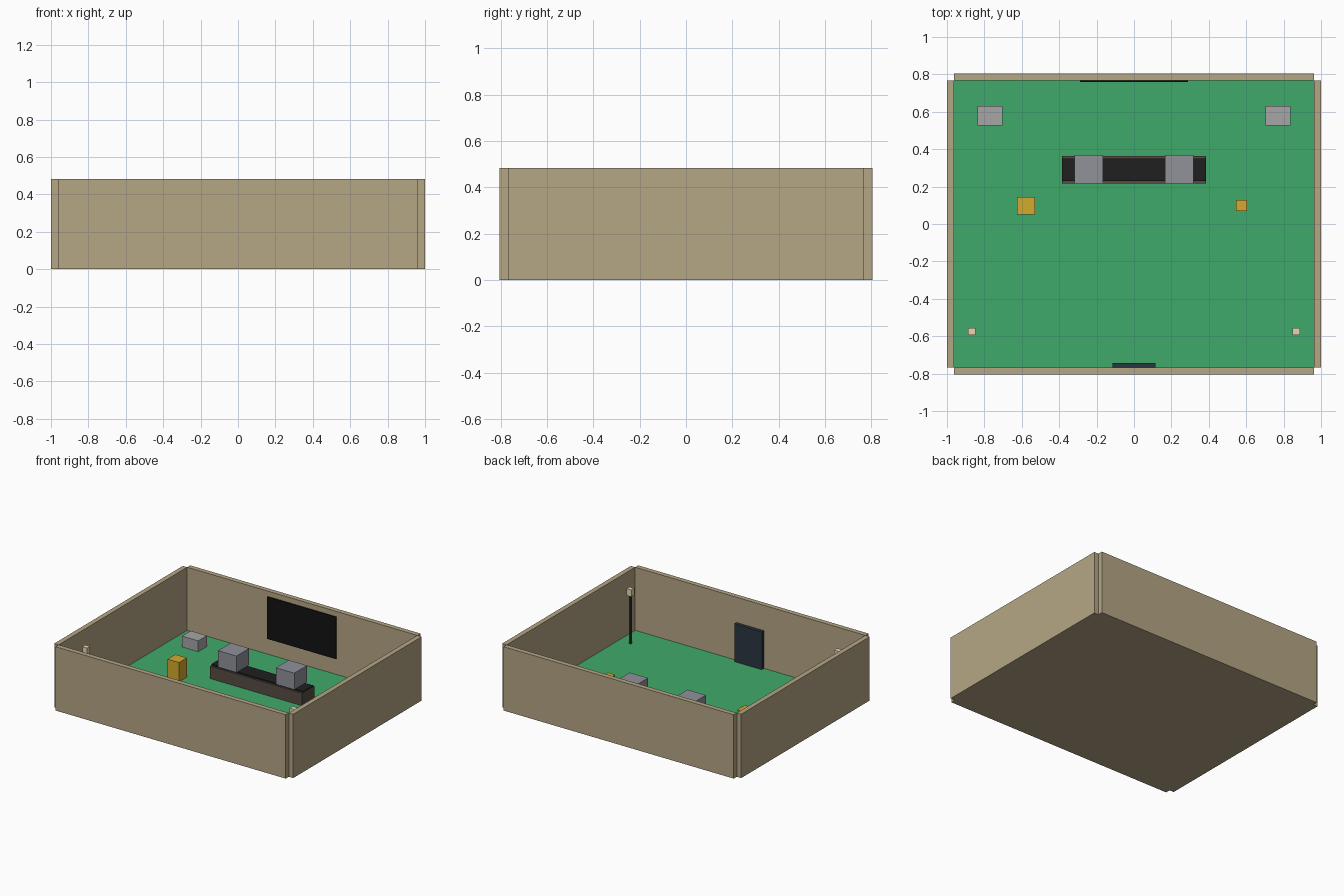
import bpy, bmesh

if "Cube" in bpy.data.objects:
    bpy.data.objects.remove(bpy.data.objects["Cube"])


def material(name, r, g, b):
    """Material from display (sRGB) 0-255 values."""
    lin = [(c / 255 / 12.92) if c < 11 else ((c / 255 + 0.055) / 1.055) ** 2.4 for c in (r, g, b)]
    m = bpy.data.materials.new(name)
    m.diffuse_color = (*lin, 1)
    m.use_nodes = True
    m.node_tree.nodes["Principled BSDF"].inputs["Base Color"].default_value = m.diffuse_color
    return m


TAN = material("tan_plaster", 181, 166, 133)
GREEN = material("green_floor", 64, 170, 107)
BROWN = material("dark_brown", 88, 76, 68)
BLACK = material("black", 32, 32, 32)
SCREEN = material("screen_black", 18, 18, 20)
STEEL = material("blue_grey", 144, 146, 154)
GREY = material("light_grey", 166, 166, 166)
GOLD = material("gold", 212, 170, 45)
CREAM = material("cream", 228, 216, 178)
DOOR = material("door_blue", 42, 54, 64)
POLE = material("pole_dark", 60, 60, 60)


def make(name, mat, bm):
    mesh = bpy.data.meshes.new(name)
    bm.to_mesh(mesh)
    bm.free()
    mesh.materials.append(mat)
    obj = bpy.data.objects.new(name, mesh)
    bpy.context.collection.objects.link(obj)
    return obj


def box(name, mat, x, y, z):
    """Box from (min, max) ranges on each axis."""
    bm = bmesh.new()
    bmesh.ops.create_cube(bm, size=1)
    for v in bm.verts:
        v.co = [r[0] if c < 0 else r[1] for c, r in zip(v.co, (x, y, z))]
    return make(name, mat, bm)


def around(c, half):
    return (c - half, c + half)


IX, IY, OX, OY, H = 0.963, 0.768, 1.0, 0.805, 0.483
TOP = 0.006

# Room shell: base slab, floor covering and four walls with open corners
box("floor_base", TAN, (-IX, IX), (-IY, IY), (0, 0.003))
box("floor", GREEN, (-IX, IX), (-IY, IY), (0.003, TOP))
box("front_wall", TAN, (-IX, IX), (-OY, -IY), (0, H))
box("back_wall", TAN, (-IX, IX), (IY, OY), (0, H))
box("left_wall", TAN, (-OX, -IX), (-IY, IY), (0, H))
box("right_wall", TAN, (IX, OX), (-IY, IY), (0, H))

# Wall screen and door
box("wall_screen", SCREEN, around(0, 0.288), (0.76, IY), (0.125, 0.443))
box("door", DOOR, around(0, 0.115), (-IY, -0.742), (TOP, 0.292))

# Long counter with black top
box("counter_base", BROWN, around(0, 0.385), (0.217, 0.363), (TOP, 0.1))
box("counter_top", BLACK, around(0, 0.385), (0.231, 0.349), (0.1, 0.11))

# Mirrored pairs: counter units, floor cabinets, sensors on poles
for side, s in (("left", -1), ("right", 1)):
    box(side + "_counter_unit", STEEL, around(s * 0.242, 0.077), (0.217, 0.37), (0.11, 0.235))
    box(side + "_cabinet", GREY, around(s * 0.77, 0.068), (0.527, 0.631), (TOP, 0.088))
    box(side + "_pole", POLE, around(s * 0.868, 0.008), around(-0.575, 0.008), (TOP, 0.37))
    box(side + "_pole_head", CREAM, around(s * 0.868, 0.02), around(-0.575, 0.018), (0.37, 0.422))

# Gold pedestals, large and small
box("large_pedestal", GOLD, around(-0.577, 0.048), around(0.098, 0.047), (TOP, 0.152))
box("small_pedestal", GOLD, around(0.575, 0.03), around(0.098, 0.029), (TOP, 0.102))
